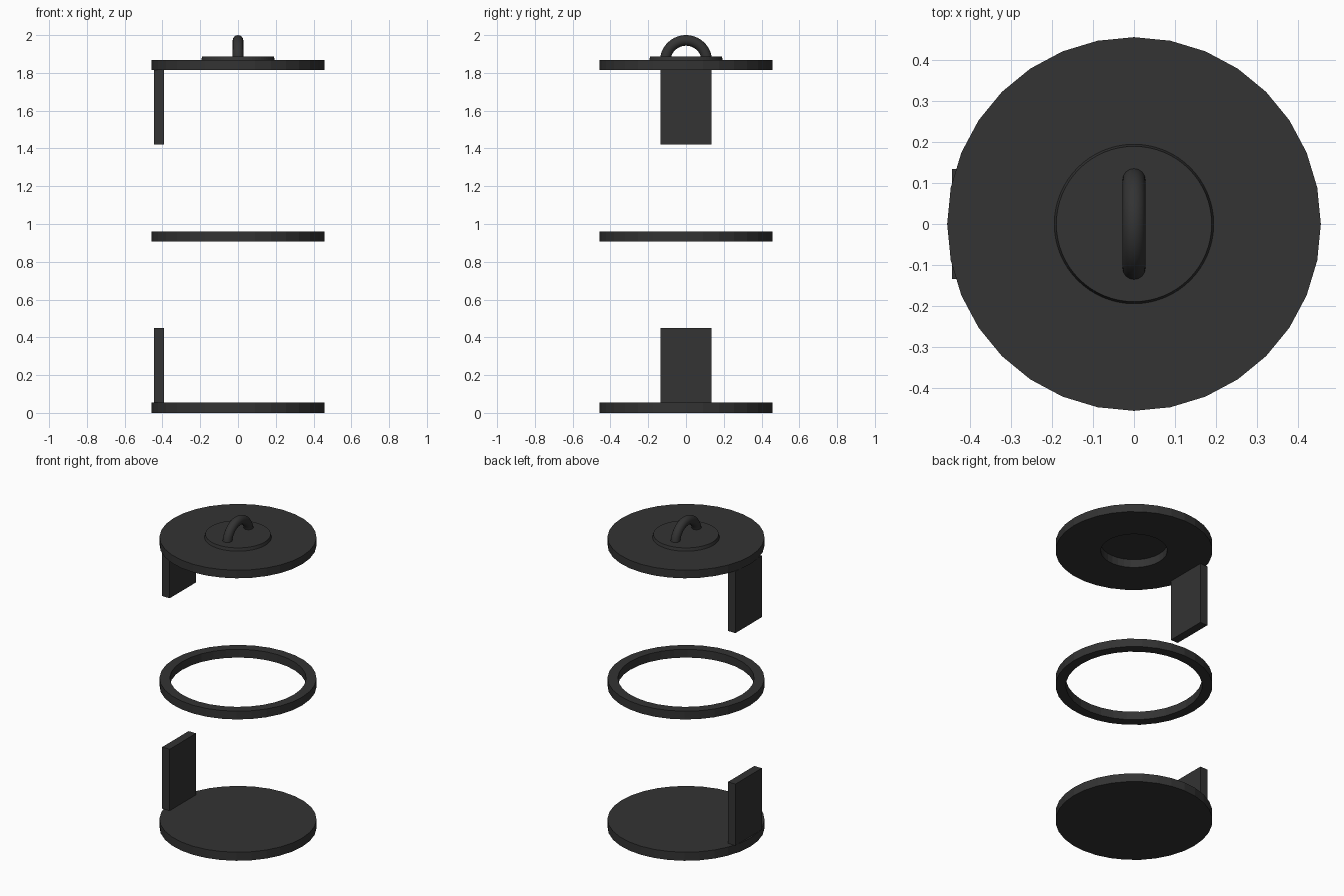
import bpy, bmesh, math

if "Cube" in bpy.data.objects:
    bpy.data.objects.remove(bpy.data.objects["Cube"])

dark = bpy.data.materials.new("dark_grey")
dark.diffuse_color = (0.033, 0.033, 0.033, 1)
dark.use_nodes = True
dark.node_tree.nodes["Principled BSDF"].inputs["Base Color"].default_value = dark.diffuse_color


def finish(name, bm):
    bmesh.ops.remove_doubles(bm, verts=bm.verts, dist=1e-5)
    bmesh.ops.recalc_face_normals(bm, faces=bm.faces)
    me = bpy.data.meshes.new(name)
    bm.to_mesh(me)
    bm.free()
    me.materials.append(dark)
    ob = bpy.data.objects.new(name, me)
    bpy.context.collection.objects.link(ob)
    return ob


def disc(name, r_bottom, r_top, z0, z1, sides):
    bm = bmesh.new()
    bmesh.ops.create_cone(bm, cap_ends=True, segments=sides,
                          radius1=r_bottom, radius2=r_top, depth=z1 - z0)
    bmesh.ops.translate(bm, verts=bm.verts, vec=(0, 0, (z0 + z1) / 2))
    return finish(name, bm)


def ring(name, r_in, r_out, z0, z1, sides=32):
    bm = bmesh.new()
    profile = [(r_in, z0), (r_out, z0), (r_out, z1), (r_in, z1)]
    loops = []
    for i in range(sides):
        a = 2 * math.pi * i / sides
        loops.append([bm.verts.new((r * math.cos(a), r * math.sin(a), z)) for r, z in profile])
    for i in range(sides):
        p, q = loops[i], loops[(i + 1) % sides]
        for k in range(4):
            bm.faces.new((p[k], q[k], q[(k + 1) % 4], p[(k + 1) % 4]))
    return finish(name, bm)


def box(name, lo, hi):
    bm = bmesh.new()
    bmesh.ops.create_cube(bm, size=1)
    for v in bm.verts:
        v.co = [a + (c + 0.5) * (b - a) for a, b, c in zip(lo, hi, v.co)]
    return finish(name, bm)


R = 0.457
# base plate, middle ring and top plate with its central hole
disc("base_plate", R, R, 0, 0.055, 32)
ring("middle_ring", 0.397, R, 0.908, 0.961)
ring("top_plate", 0.194, R, 1.815, 1.867)

# cap over the hole
disc("top_cap", 0.195, 0.19, 1.867, 1.886, 64)

# support tabs
for name, z0, z1 in (("lower_tab", 0.054, 0.45), ("upper_tab", 1.42, 1.816)):
    box(name, (-0.445, -0.134, z0), (-0.392, 0.134, z1))

# half-round carrying loop
bm = bmesh.new()
major, minor, steps, sides = 0.11, 0.028, 24, 16
rows = []
a0 = 0.1
for i in range(steps + 1):
    a = a0 + (math.pi - 2 * a0) * i / steps
    row = []
    for j in range(sides):
        t = 2 * math.pi * j / sides
        r = major + minor * math.cos(t)
        row.append(bm.verts.new((minor * math.sin(t), r * math.cos(a), 1.862 + r * math.sin(a))))
    rows.append(row)
for p, q in zip(rows, rows[1:]):
    for j in range(sides):
        k = (j + 1) % sides
        bm.faces.new((p[j], q[j], q[k], p[k]))
bm.faces.new(rows[0])
bm.faces.new(rows[-1])
loop = finish("hanging_loop", bm)
bpy.context.view_layer.objects.active = loop
loop.select_set(True)
bpy.ops.object.shade_smooth_by_angle(angle=math.radians(40))
